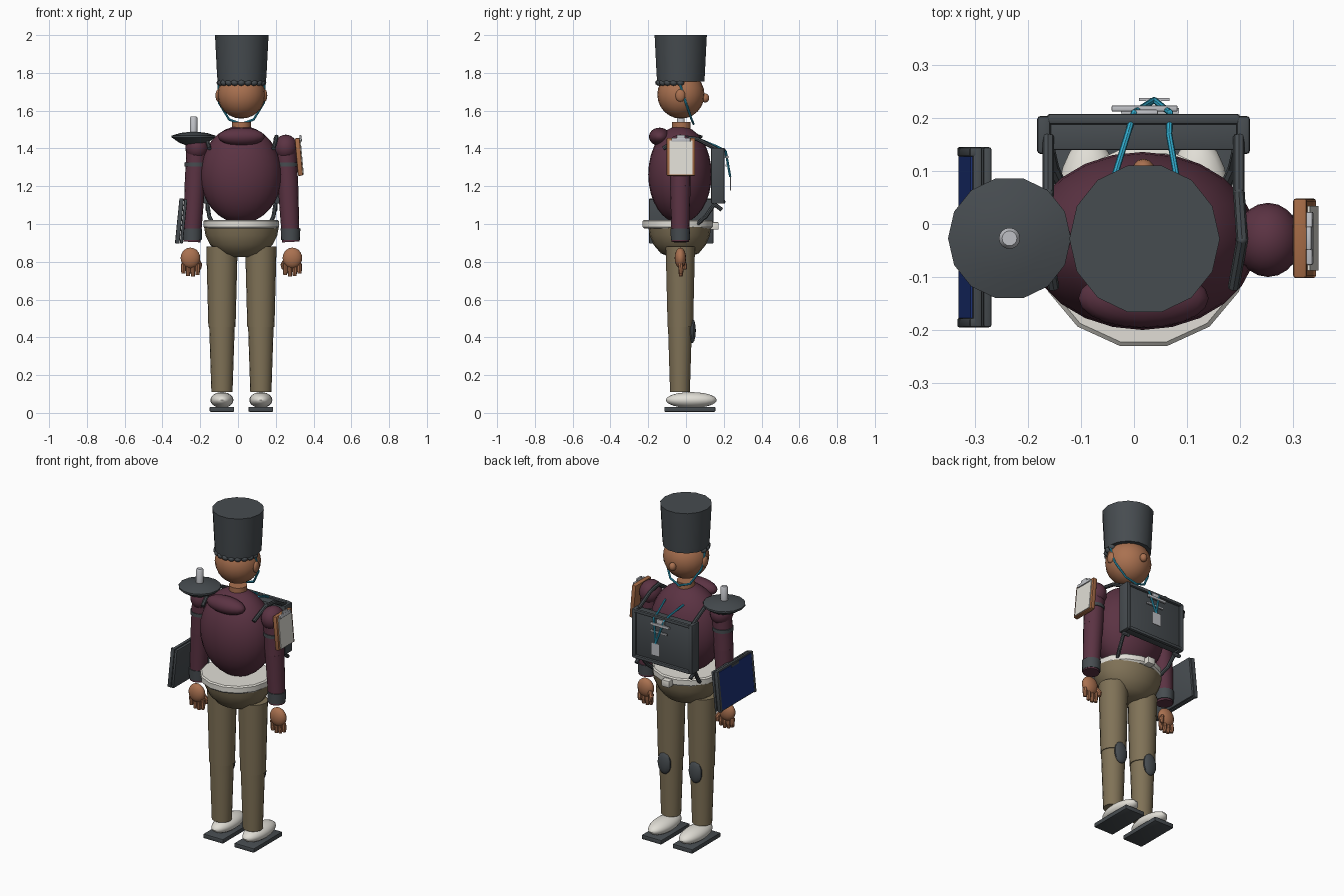
import bpy, bmesh, math
from mathutils import Vector, Matrix

if "Cube" in bpy.data.objects:
    bpy.data.objects.remove(bpy.data.objects["Cube"])

CX, CY = 0.018, -0.03  # body axis


def mat(name, r, g, b):
    m = bpy.data.materials.new(name)
    m.diffuse_color = (r, g, b, 1)
    m.use_nodes = True
    m.node_tree.nodes["Principled BSDF"].inputs["Base Color"].default_value = m.diffuse_color
    return m


SKIN = mat("skin", 0.40, 0.165, 0.08)
MAROON = mat("maroon_cloth", 0.105, 0.033, 0.056)
KHAKI = mat("khaki_cloth", 0.215, 0.168, 0.095)
DARK = mat("dark_grey", 0.062, 0.072, 0.080)
WHITE = mat("off_white", 0.75, 0.73, 0.67)
BLUE = mat("screen_blue", 0.012, 0.032, 0.19)
CYAN = mat("cyan_cord", 0.03, 0.40, 0.60)
SILVER = mat("silver", 0.52, 0.53, 0.56)
WOOD = mat("brown_board", 0.37, 0.145, 0.06)


def finish(name, bm, m):
    bmesh.ops.recalc_face_normals(bm, faces=bm.faces)
    me = bpy.data.meshes.new(name)
    bm.to_mesh(me)
    bm.free()
    me.materials.append(m)
    o = bpy.data.objects.new(name, me)
    bpy.context.collection.objects.link(o)
    return o


def ball(name, c, r, m, seg=20, rings=12):
    bm = bmesh.new()
    bmesh.ops.create_uvsphere(bm, u_segments=seg, v_segments=rings, radius=1)
    bmesh.ops.scale(bm, vec=r, verts=bm.verts)
    bmesh.ops.translate(bm, vec=c, verts=bm.verts)
    return finish(name, bm, m)


def lathe(name, c, prof, m, seg=16, sy=1.0):
    """Capped stack of rings; prof is (radius, z) from bottom to top."""
    bm = bmesh.new()
    rings = [[bm.verts.new((c[0] + r * math.cos(i * math.tau / seg),
                            c[1] + sy * r * math.sin(i * math.tau / seg), z))
              for i in range(seg)] for r, z in prof]
    for a, b in zip(rings, rings[1:]):
        for i in range(seg):
            j = (i + 1) % seg
            bm.faces.new((a[i], a[j], b[j], b[i]))
    bm.faces.new(rings[0])
    bm.faces.new(rings[-1])
    return finish(name, bm, m)


def box(name, c, s, m, rot_y=0.0, bevel=0.0, pivot=None):
    bm = bmesh.new()
    bmesh.ops.create_cube(bm, size=1)
    bmesh.ops.scale(bm, vec=s, verts=bm.verts)
    if bevel:
        bmesh.ops.bevel(bm, geom=bm.edges[:], offset=bevel, segments=2,
                        affect='EDGES', profile=0.5)
    bmesh.ops.translate(bm, vec=c, verts=bm.verts)
    if rot_y:
        bmesh.ops.rotate(bm, cent=pivot or c, verts=bm.verts,
                         matrix=Matrix.Rotation(rot_y, 3, 'Y'))
    return finish(name, bm, m)


def tube(name, pts, radii, m, seg=12):
    """Chain of tapered segments with a ball at each inner joint."""
    bm = bmesh.new()
    if not isinstance(radii, (list, tuple)):
        radii = [radii] * len(pts)
    pts = [Vector(p) for p in pts]
    for (a, b), (ra, rb) in zip(zip(pts, pts[1:]), zip(radii, radii[1:])):
        d = b - a
        mx = Matrix.Translation((a + b) / 2) @ d.to_track_quat('Z', 'Y').to_matrix().to_4x4()
        bmesh.ops.create_cone(bm, cap_ends=True, segments=seg, radius1=ra,
                              radius2=rb, depth=d.length, matrix=mx)
    for p, r in list(zip(pts, radii))[1:-1]:
        bmesh.ops.create_uvsphere(bm, u_segments=seg, v_segments=6, radius=r * 0.99,
                                  matrix=Matrix.Translation(p))
    return finish(name, bm, m)


# Head, face and neck
ball("head", (CX, CY + 0.003, 1.685), (0.127, 0.125, 0.127), SKIN)
ball("nose", (CX, 0.102, 1.667), (0.021, 0.021, 0.024), SKIN, 12, 8)
lathe("neck", (CX, -0.025), [(0.05, 1.46), (0.05, 1.54)], SKIN)
for s in (-1, 1):
    ball("ear", (CX + s * 0.123, CY, 1.68), (0.014, 0.026, 0.033), SKIN, 12, 8)

# Tall hat with curls of hair under its rear edge
lathe("tall_hat", (0.02, -0.028), [(0.128, 1.755), (0.131, 1.79), (0.141, 1.985), (0.142, 2.0)],
      DARK, 14)
for i in range(11):
    a = math.pi * (1.0 + i / 10)
    ball("hair_curl", (CX + 0.112 * math.cos(a), CY + 0.112 * math.sin(a), 1.748),
         (0.021, 0.021, 0.017), DARK, 10, 6)

# Chin strap
tube("chin_strap", [(CX - 0.122, -0.035, 1.75), (CX - 0.118, 0.0, 1.64), (CX - 0.065, 0.03, 1.553),
                    (CX, 0.04, 1.53), (CX + 0.065, 0.03, 1.553), (CX + 0.118, 0.0, 1.64),
                    (CX + 0.122, -0.035, 1.75)], 0.006, CYAN, 8)

# Torso, hood, hem and hips
ball("torso", (0.016, -0.032, 1.262), (0.217, 0.168, 0.258), MAROON, 24, 16)
ball("hood", (CX, -0.14, 1.462), (0.123, 0.056, 0.048), MAROON)
lathe("hem_band", (CX, -0.045), [(0.19, 0.975), (0.2, 0.985), (0.2, 1.015), (0.192, 1.022)],
      WHITE, 14, 0.95)
box("buckle", (CX, 0.15, 0.99), (0.05, 0.045, 0.04), WHITE, bevel=0.004)
lathe("hips", (CX, -0.033), [(0.06, 0.825), (0.12, 0.845), (0.165, 0.89), (0.19, 0.94), (0.198, 0.985)],
      KHAKI, 20, 0.84)

# Legs, knee pads and shoes
for s in (-1, 1):
    x = CX + s * 0.103
    lathe("thigh", (x, -0.03), [(0.072, 0.455), (0.083, 0.88)], KHAKI, 18, 0.95)
    lathe("shin", (x, -0.032), [(0.056, 0.11), (0.068, 0.47)], KHAKI, 18, 0.95)
    ball("knee_pad", (x, 0.032, 0.435), (0.043, 0.02, 0.066), DARK, 14, 10)
    ball("shoe", (x, 0.028, 0.068), (0.061, 0.135, 0.042), WHITE)
    box("sole", (x, 0.02, 0.019), (0.13, 0.27, 0.026), DARK, bevel=0.004)

# Arms, cuffs and hands
for s in (-1, 1):
    def px(x):
        return CX + s * x
    ball("shoulder", (px(0.235), CY, 1.405), (0.062, 0.07, 0.068), MAROON)
    tube("sleeve", [(px(0.235), CY, 1.42), (px(0.247), CY, 1.2), (px(0.262), CY, 0.905)],
         [0.055, 0.054, 0.046], MAROON, 16)
    lathe("arm_band", (px(0.242), CY), [(0.059, 1.305), (0.059, 1.325)], DARK)
    lathe("cuff", (px(0.26), CY), [(0.05, 0.915), (0.052, 0.975)], DARK)
    ball("palm", (px(0.27), CY, 0.82), (0.052, 0.03, 0.055), SKIN, 16, 10)
    for i in range(4):
        x = px(0.232 + i * 0.025)
        drop = (0.73, 0.722, 0.725, 0.738)[i]
        tube("finger", [(x, CY, 0.79), (x, CY + 0.004, 0.755), (x, CY + 0.002, drop)],
             [0.013, 0.013, 0.01], SKIN, 8)
    tube("thumb", [(px(0.235), CY + 0.01, 0.81), (px(0.22), CY + 0.022, 0.785), (px(0.224), CY + 0.025, 0.76)],
         [0.013, 0.013, 0.01], SKIN, 8)

# Round shoulder plate with a pale knob
lathe("shoulder_plate", (-0.235, -0.027),
      [(0.035, 1.415), (0.075, 1.43), (0.116, 1.458), (0.116, 1.468), (0.07, 1.482), (0.02, 1.488)],
      DARK, 14)
lathe("plate_knob", (-0.235, -0.027), [(0.02, 1.485), (0.02, 1.562), (0.014, 1.57)], SILVER)

# Forearm tablet: two slabs, raised rim and blue screen, leaning outward
TC, TR = (-0.3, -0.025, 1.015), 0.1
def tablet(name, dx, dy, dz, s, m, bev=0.0):
    box(name, (TC[0] + dx, TC[1] + dy, TC[2] + dz), s, m, TR, bev, TC)
tablet("tablet_back", 0.012, 0, 0, (0.016, 0.34, 0.235), DARK, 0.005)
tablet("tablet_front", -0.007, 0, 0, (0.018, 0.34, 0.24), DARK, 0.005)
tablet("tablet_screen", -0.017, 0, 0, (0.006, 0.305, 0.222), BLUE)
tablet("tablet_tab", -0.018, 0, 0.105, (0.007, 0.07, 0.014), DARK)
for s in (-1, 1):
    tablet("tablet_rim", -0.014, s * 0.161, 0, (0.016, 0.018, 0.24), DARK, 0.004)
    tablet("tablet_bracket", 0.035, 0, s * 0.07, (0.04, 0.03, 0.02), DARK)

# Clipboard on the other shoulder, leaning outward
BC, BR = (0.322, -0.027, 1.355), -0.09
box("board", BC, (0.026, 0.15, 0.2), WOOD, BR, 0.005, BC)
box("paper", (BC[0] + 0.015, BC[1], BC[2] - 0.004), (0.006, 0.122, 0.18), WHITE, BR, 0, BC)
box("board_clip", (BC[0] + 0.018, BC[1], BC[2] + 0.09), (0.012, 0.1, 0.02), SILVER, BR, 0.003, BC)
box("board_clip_grip", (BC[0] + 0.018, BC[1], BC[2] + 0.106), (0.01, 0.045, 0.018), SILVER, BR, 0.003, BC)

# Chest case with rolled rim
box("chest_case", (CX, 0.167, 1.255), (0.375, 0.055, 0.275), DARK, bevel=0.004)
for s in (-1, 1):
    box("case_side_rim", (CX + s * 0.188, 0.168, 1.255), (0.026, 0.072, 0.295), DARK, bevel=0.007)
    box("case_cross_rim", (CX, 0.198, 1.255 + s * 0.137), (0.365, 0.02, 0.02), DARK, bevel=0.006)
    # Straps over the shoulders and down to the hem
    x = CX + s * 0.18
    tube("shoulder_strap", [(x, 0.165, 1.395), (x, 0.06, 1.45), (x + s * 0.006, -0.03, 1.462),
                            (x - s * 0.01, -0.12, 1.40)], 0.011, DARK, 8)
    tube("lower_strap", [(x, 0.19, 1.075), (x, 0.15, 1.105), (x - s * 0.01, 0.105, 1.04),
                         (x - s * 0.03, 0.06, 1.0)], 0.011, DARK, 8)

# Silver clasp on the case
box("clasp_bar", (0.02, 0.218, 1.355), (0.125, 0.012, 0.016), SILVER, bevel=0.003)
box("clasp_plate", (0.02, 0.209, 1.37), (0.05, 0.014, 0.035), SILVER, bevel=0.003)
box("clasp_lower_bar", (0.03, 0.214, 1.31), (0.11, 0.01, 0.01), SILVER)

# Neck cord with hanging card
for x0, x1, x2 in ((-0.04, -0.012, 0.0), (0.082, 0.066, 0.068)):
    tube("neck_cord", [(x0, 0.08, 1.445), (x1, 0.17, 1.408), (x2, 0.21, 1.385), (0.038, 0.234, 1.25)],
         0.006, CYAN, 8)
box("hanging_card", (0.038, 0.235, 1.215), (0.058, 0.005, 0.075), SILVER)

# Smooth shading with crisp edges
bpy.ops.object.select_all(action='SELECT')
bpy.context.view_layer.objects.active = bpy.context.selected_objects[0]
bpy.ops.object.shade_smooth_by_angle(angle=math.radians(40))
